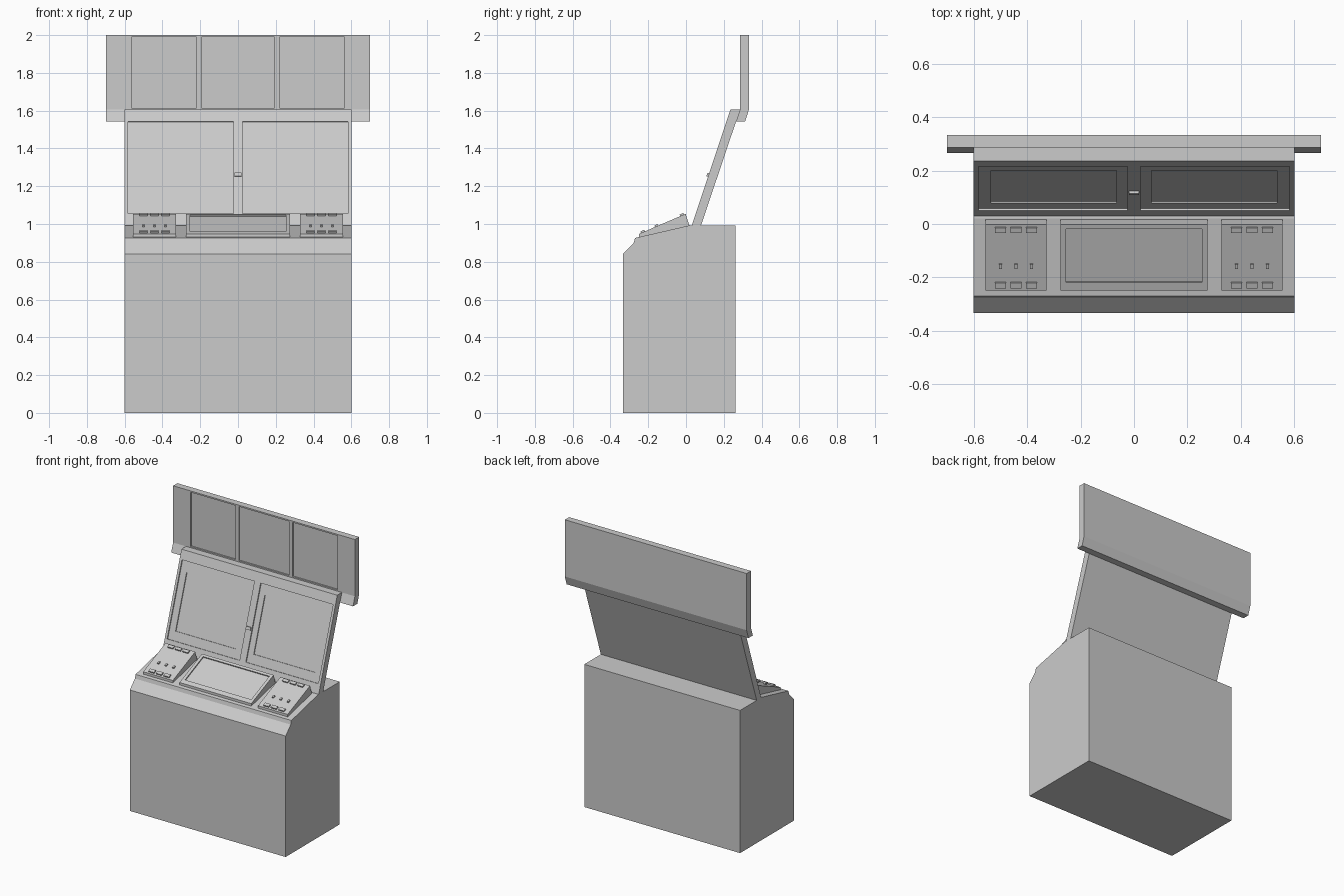
import bpy, bmesh
from mathutils import Vector

if "Cube" in bpy.data.objects:
    bpy.data.objects.remove(bpy.data.objects["Cube"])


def prism(name, pts, x0, x1):
    """Extrude a (y, z) profile from x0 to x1."""
    bm = bmesh.new()
    face = bm.faces.new([bm.verts.new((x0, y, z)) for y, z in pts])
    ext = bmesh.ops.extrude_face_region(bm, geom=[face])
    moved = [g for g in ext["geom"] if isinstance(g, bmesh.types.BMVert)]
    bmesh.ops.translate(bm, vec=(x1 - x0, 0, 0), verts=moved)
    bmesh.ops.recalc_face_normals(bm, faces=bm.faces)
    me = bpy.data.meshes.new(name)
    bm.to_mesh(me)
    bm.free()
    ob = bpy.data.objects.new(name, me)
    bpy.context.collection.objects.link(ob)
    return ob


def surface_box(name, line, x, t, n):
    """Box lying on a sloped surface: t = fractions along the line, n = heights off it."""
    a, b = Vector(line[0]), Vector(line[1])
    d = b - a
    nrm = Vector((-d.y, d.x)).normalized()
    pts = [a + d * t[i] + nrm * n[j] for i, j in ((0, 0), (1, 0), (1, 1), (0, 1))]
    return prism(name, pts, *x)


def recess(ob, line, x, t, depth, start=0.02):
    """Cut a rectangular pocket into a sloped surface."""
    cutter = surface_box("cutter", line, x, t, (-depth, start))
    cutter.hide_render = True
    mod = ob.modifiers.new("recess", "BOOLEAN")
    mod.operation, mod.solver, mod.object = "DIFFERENCE", "EXACT", cutter
    bpy.context.view_layer.objects.active = ob
    bpy.ops.object.modifier_apply(modifier=mod.name)
    bpy.data.objects.remove(cutter)


# Cabinet with chamfered front edge and sloping desk top
prism("cabinet", [(-0.333, 0), (0.262, 0), (0.262, 0.993), (0.02, 0.993),
                  (-0.27, 0.926), (-0.277, 0.9), (-0.333, 0.842)], -0.6, 0.6)

# Control wedges on the desk
desk_line = ((-0.248, 0.948), (-0.002, 1.054))
wedge = [(-0.248, 0.927), desk_line[0], desk_line[1], (0.019, 0.988)]
desk_screen = prism("desk_screen", wedge, -0.276, 0.276)
recess(desk_screen, desk_line, (-0.255, 0.255), (0.12, 0.93), 0.008)

for side, cx in (("left", -0.442), ("right", 0.442)):
    prism(side + "_control_box", wedge, cx - 0.114, cx + 0.114)
    for i in (-1, 0, 1):
        bx = cx + i * 0.058
        for row, t, w in (("upper_button", (0.885, 0.965), 0.021),
                          ("toggle", (0.34, 0.41), 0.006),
                          ("lower_button", (0.04, 0.125), 0.021)):
            surface_box(f"{side}_{row}_{i + 2}", desk_line,
                        (bx - w, bx + w), t, (-0.004, 0.009))

# Leaning display board with two stepped screens
board_line = ((0.029, 0.988), (0.235, 1.605))
board = prism("display_board", [*board_line, (0.286, 1.605), (0.078, 0.988)], -0.6, 0.6)
for s in (-1, 1):
    recess(board, board_line, sorted((s * 0.024, s * 0.582)), (0.108, 0.9), 0.008)
    recess(board, board_line, sorted((s * 0.066, s * 0.536)), (0.203, 0.793), 0.015)

# Small latch between the two screens
surface_box("screen_latch", board_line, (-0.018, 0.018), (0.425, 0.455), (-0.004, 0.009))

# Overhead sign with three recessed panels
sign_line = ((0.286, 1.605), (0.286, 2.0))
sign = prism("overhead_sign", [sign_line[0], sign_line[1], (0.333, 2.0), (0.333, 1.605),
                               (0.313, 1.543), (0.265, 1.543)], -0.7, 0.7)
for x in ((-0.565, -0.22), (-0.194, 0.194), (0.22, 0.565)):
    recess(sign, sign_line, x, (0.022, 0.975), 0.01)
